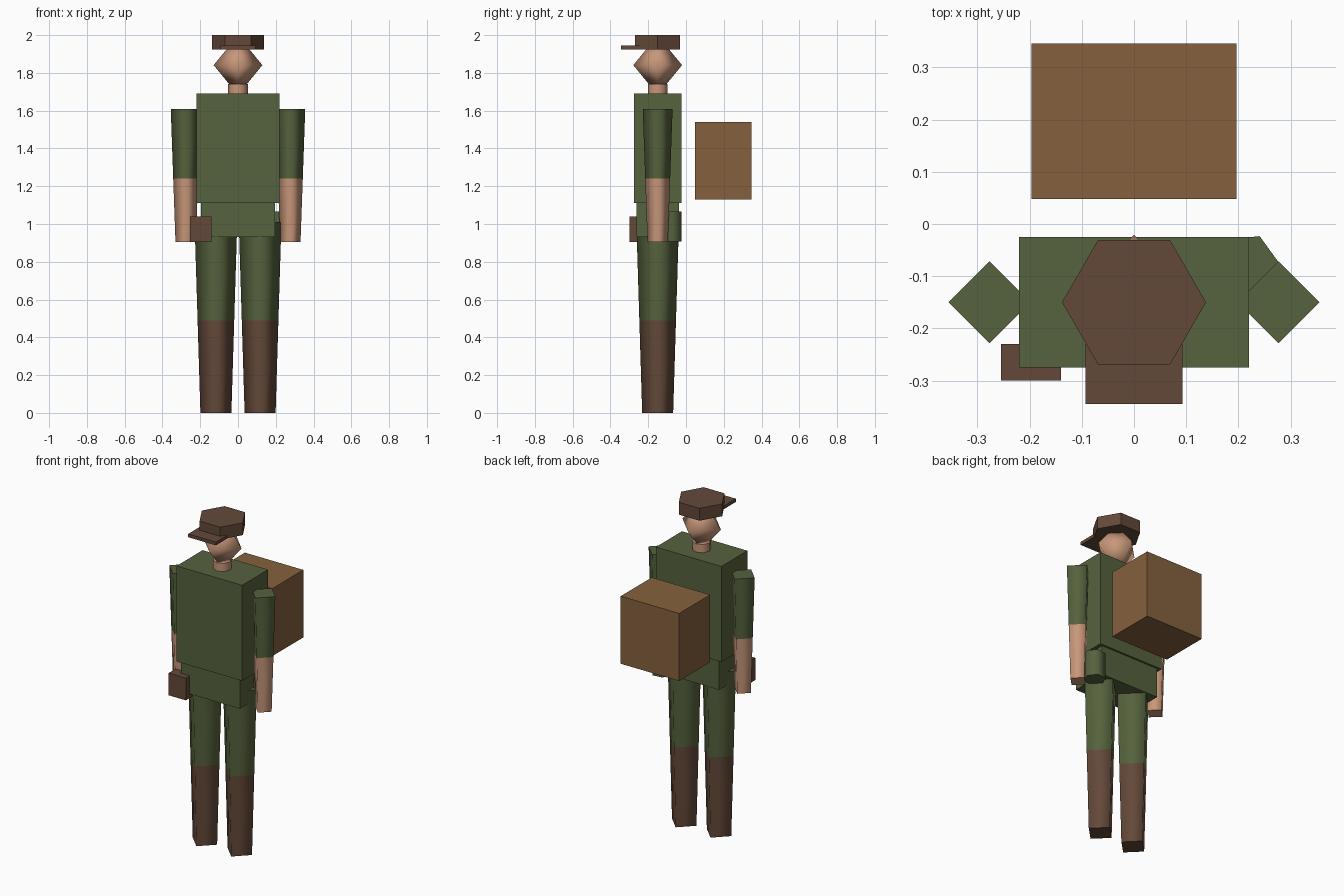
import bpy, bmesh
from math import radians, sin, cos, tau

if "Cube" in bpy.data.objects:
    bpy.data.objects.remove(bpy.data.objects["Cube"], do_unlink=True)


def material(name, rgb):
    m = bpy.data.materials.new(name)
    m.use_nodes = True
    colour = (*rgb, 1)
    m.diffuse_color = colour
    m.node_tree.nodes["Principled BSDF"].inputs["Base Color"].default_value = colour
    return m


GREEN = material("olive_green", (0.092, 0.122, 0.047))
BROWN = material("dark_leather", (0.125, 0.066, 0.041))
TAN = material("tan_canvas", (0.235, 0.12, 0.047))
SKIN = material("skin", (0.58, 0.31, 0.195))
BODY_Y = -0.15


def finish(name, bm, mats):
    bmesh.ops.recalc_face_normals(bm, faces=bm.faces)
    mesh = bpy.data.meshes.new(name)
    bm.to_mesh(mesh)
    bm.free()
    for m in mats:
        mesh.materials.append(m)
    ob = bpy.data.objects.new(name, mesh)
    bpy.context.collection.objects.link(ob)
    return ob


def box(name, x, y, z, mat):
    """Box from its (min, max) range on each axis."""
    bm = bmesh.new()
    bmesh.ops.create_cube(bm, size=1)
    for v in bm.verts:
        v.co = [r[0] if c < 0 else r[1] for c, r in zip(v.co, (x, y, z))]
    return finish(name, bm, [mat])


def column(name, x, y, rings, sides, mats, turn=0, smooth=True):
    """Stacked polygon rings (z, radius), one material per section."""
    bm = bmesh.new()
    loops = []
    for z, r in rings:
        angles = [turn + tau * i / sides for i in range(sides)]
        loops.append([bm.verts.new((x + r * cos(a), y + r * sin(a), z)) for a in angles])
    for k, (low, high) in enumerate(zip(loops, loops[1:])):
        for i in range(sides):
            j = (i + 1) % sides
            f = bm.faces.new((low[i], low[j], high[j], high[i]))
            f.material_index = min(k, len(mats) - 1)
            f.smooth = smooth
    # Flat end caps with crisp rims
    for loop, index in ((loops[0], 0), (loops[-1], len(mats) - 1)):
        cap = bm.faces.new(loop)
        cap.material_index = index
        for e in cap.edges:
            e.smooth = False
    return finish(name, bm, mats)


# Body
box("torso", (-0.22, 0.22), (-0.275, -0.025), (1.11, 1.69), GREEN)
box("hips", (-0.197, 0.197), (-0.263, -0.037), (0.93, 1.11), GREEN)

# Tapered diamond limbs, with boots and bare forearms
for side, s in (("left", 1), ("right", -1)):
    column(side + "_leg", s * 0.117, BODY_Y,
           [(0, 0.082), (0.49, 0.097), (1.01, 0.113)], 4, [BROWN, GREEN])
    column(side + "_arm", s * 0.277, BODY_Y,
           [(0.905, 0.054), (1.24, 0.066), (1.61, 0.079)], 4, [SKIN, GREEN])

# Neck and faceted head
column("neck", 0, BODY_Y, [(1.68, 0.052), (1.74, 0.052)], 8, [SKIN])
bm = bmesh.new()
bmesh.ops.create_uvsphere(bm, u_segments=4, v_segments=2, radius=0.129)
for v in bm.verts:
    v.co.z *= 1.22
    v.co.y += BODY_Y
    v.co.z += 1.841
for f in bm.faces:
    f.smooth = True
finish("head", bm, [SKIN])

# Cap with brim
column("cap", 0, BODY_Y, [(1.925, 0.138), (2, 0.138)], 6, [BROWN], smooth=False)
box("cap_brim", (-0.093, 0.093), (-0.345, -0.23), (1.925, 1.945), BROWN)

# Gear
box("belt_pouch", (-0.255, -0.14), (-0.3, -0.23), (0.905, 1.04), BROWN)
column("canteen", 0.216, -0.079, [(0.907, 0.061), (1.066, 0.061)], 6, [GREEN], turn=radians(6))
box("backpack", (-0.196, 0.196), (0.048, 0.346), (1.13, 1.54), TAN)
